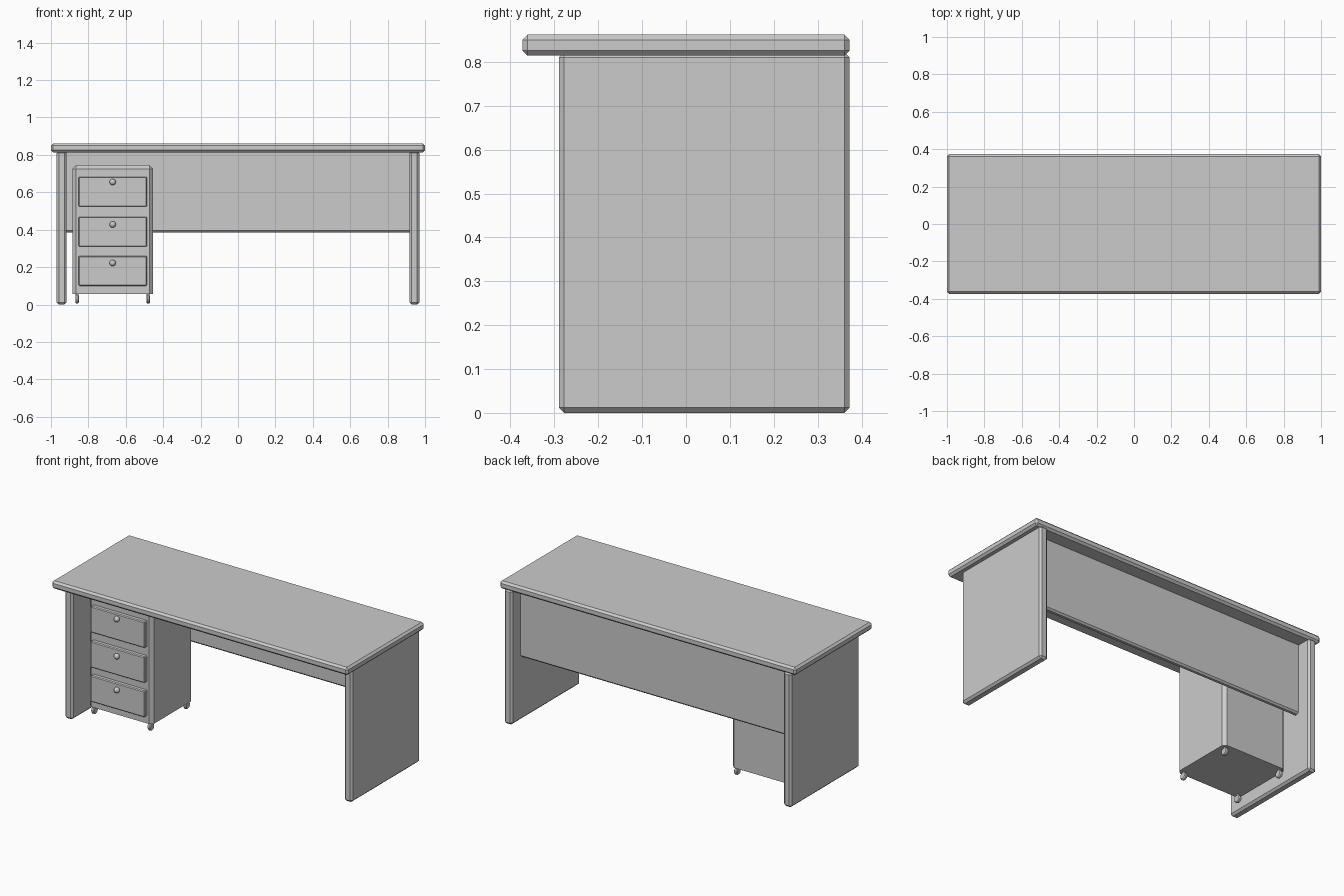
import bpy, bmesh, math
from mathutils import Matrix, Vector

cube = bpy.data.objects.get("Cube")
if cube:
    bpy.data.objects.remove(cube, do_unlink=True)

grey = bpy.data.materials.new("light grey")
grey.use_nodes = True
colour = (0.6, 0.6, 0.6, 1)
grey.diffuse_color = colour
grey.node_tree.nodes["Principled BSDF"].inputs["Base Color"].default_value = colour


def finish(bm, name, smooth=False):
    mesh = bpy.data.meshes.new(name)
    bmesh.ops.recalc_face_normals(bm, faces=bm.faces)
    for f in bm.faces:
        f.smooth = smooth
    bm.to_mesh(mesh)
    bm.free()
    mesh.materials.append(grey)
    obj = bpy.data.objects.new(name, mesh)
    bpy.context.collection.objects.link(obj)
    return obj


def box(name, lo, hi, bevel, keep_bottom=False):
    """Chamfered box between two corners; keep_bottom leaves the lower edges sharp."""
    lo, hi = Vector(lo), Vector(hi)
    bm = bmesh.new()
    bmesh.ops.create_cube(bm, size=1)
    for v in bm.verts:
        v.co = (lo + hi) / 2 + v.co * (hi - lo)
    edges = [e for e in bm.edges
             if not (keep_bottom and all(v.co.z < lo.z + 0.001 for v in e.verts))]
    bmesh.ops.bevel(bm, geom=edges, offset=bevel, segments=1, affect='EDGES')
    return finish(bm, name)


# Desk: top, two side panels and the recessed back panel
box("desk_top", (-1, -0.373, 0.814), (1, 0.373, 0.862), 0.012)
for side, x in (("right", -0.943), ("left", 0.943)):
    box(side + "_side_panel", (x - 0.027, -0.29, 0), (x + 0.027, 0.373, 0.822), 0.012)
box("back_panel", (-0.93, 0.25, 0.385), (0.93, 0.285, 0.822), 0.01)

# Drawer cabinet
CX = -0.67
box("cabinet", (CX - 0.216, -0.18, 0.055), (CX + 0.216, 0.215, 0.745), 0.02, True)

# Drawer fronts with round knobs
for name, z, knob_z in (("top", 0.603, 0.655), ("middle", 0.389, 0.428), ("bottom", 0.18, 0.222)):
    box(name + "_drawer", (CX - 0.183, -0.205, z - 0.08), (CX + 0.183, -0.175, z + 0.08), 0.005)
    bm = bmesh.new()
    bmesh.ops.create_uvsphere(bm, u_segments=16, v_segments=10, radius=0.017,
                              matrix=Matrix.Translation((CX, -0.212, knob_z)))
    finish(bm, name + "_knob", True)

# Casters: a wheel with a short stem under each cabinet corner
for end, y in (("front", -0.155), ("back", 0.19)):
    for side, x in (("right", CX - 0.19), ("left", CX + 0.19)):
        bm = bmesh.new()
        turn = Matrix.Translation((x, y, 0.029)) @ Matrix.Rotation(math.pi / 2, 4, 'Y')
        bmesh.ops.create_cone(bm, cap_ends=True, segments=16, radius1=0.023, radius2=0.023,
                              depth=0.02, matrix=turn)
        rims = [e for e in bm.edges if abs(e.verts[0].co.x - e.verts[1].co.x) < 0.001]
        bmesh.ops.bevel(bm, geom=rims, offset=0.005, segments=1, affect='EDGES')
        bmesh.ops.create_cone(bm, cap_ends=True, segments=12, radius1=0.008, radius2=0.008,
                              depth=0.035, matrix=Matrix.Translation((x, y, 0.045)))
        finish(bm, f"{end}_{side}_caster")
